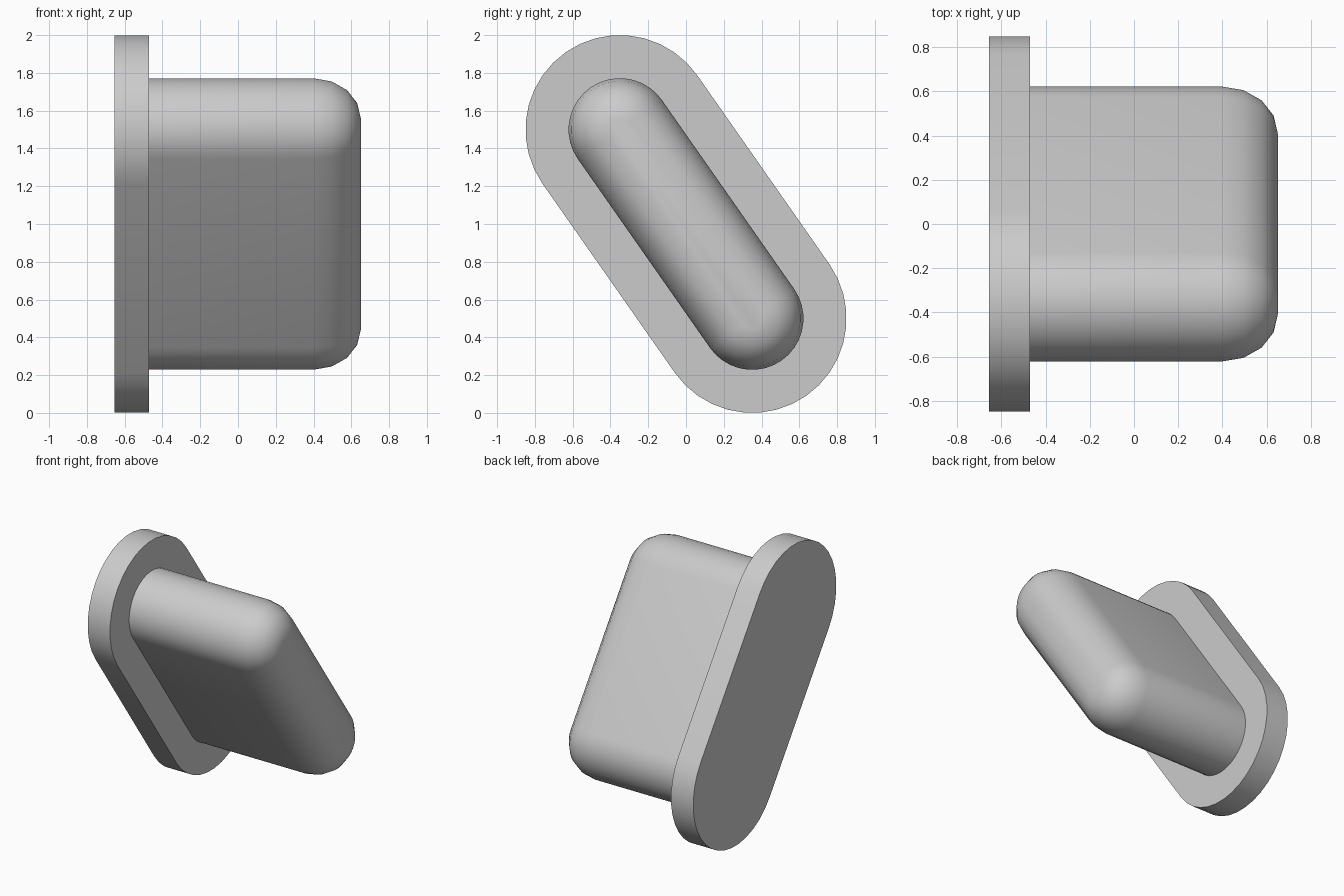
import bpy
import bmesh
from math import sin, cos, pi, atan2, radians

cube = bpy.data.objects.get("Cube")
if cube:
    bpy.data.objects.remove(cube)

grey = bpy.data.materials.new("light grey")
grey.use_nodes = True
colour = (0.6, 0.6, 0.6, 1)
grey.diffuse_color = colour
grey.node_tree.nodes["Principled BSDF"].inputs["Base Color"].default_value = colour

# Centres of the rounded ends: (-END_Y, 1 + END_Z) and (END_Y, 1 - END_Z)
END_Y, END_Z = 0.35, 0.5
ARC = 18


def slot_ring(bm, x, radius):
    """Slanted stadium outline at a given x."""
    axis = atan2(END_Z, -END_Y)
    ring = []
    for side in (1, -1):
        start = axis - pi / 2 + (0 if side == 1 else pi)
        for i in range(ARC + 1):
            a = start + pi * i / ARC
            ring.append(bm.verts.new((x, -side * END_Y + radius * cos(a),
                                      1 + side * END_Z + radius * sin(a))))
    return ring


def slot_solid(name, sections):
    """Loft stadium outlines through (x, radius) sections and cap both ends."""
    bm = bmesh.new()
    rings = [slot_ring(bm, x, r) for x, r in sections]
    for low, high in zip(rings, rings[1:]):
        for i in range(len(low)):
            j = (i + 1) % len(low)
            bm.faces.new((low[i], low[j], high[j], high[i]))
    bm.faces.new(rings[0][::-1])
    bm.faces.new(rings[-1])
    bmesh.ops.recalc_face_normals(bm, faces=bm.faces)
    mesh = bpy.data.meshes.new(name)
    bm.to_mesh(mesh)
    bm.free()
    mesh.materials.append(grey)
    obj = bpy.data.objects.new(name, mesh)
    bpy.context.collection.objects.link(obj)
    bpy.ops.object.select_all(action="DESELECT")
    obj.select_set(True)
    bpy.context.view_layer.objects.active = obj
    bpy.ops.object.shade_smooth_by_angle(angle=radians(35))


# Flat backing flange
slot_solid("flange", [(-0.655, 0.5), (-0.47, 0.5)])

# Plug body with a rounded outer end
steps = [pi / 2 * i / 4 for i in range(5)]
rounded = [(0.4 + 0.25 * sin(t), 0.06 + 0.212 * cos(t)) for t in steps]
slot_solid("plug_body", [(-0.48, 0.272)] + rounded)
